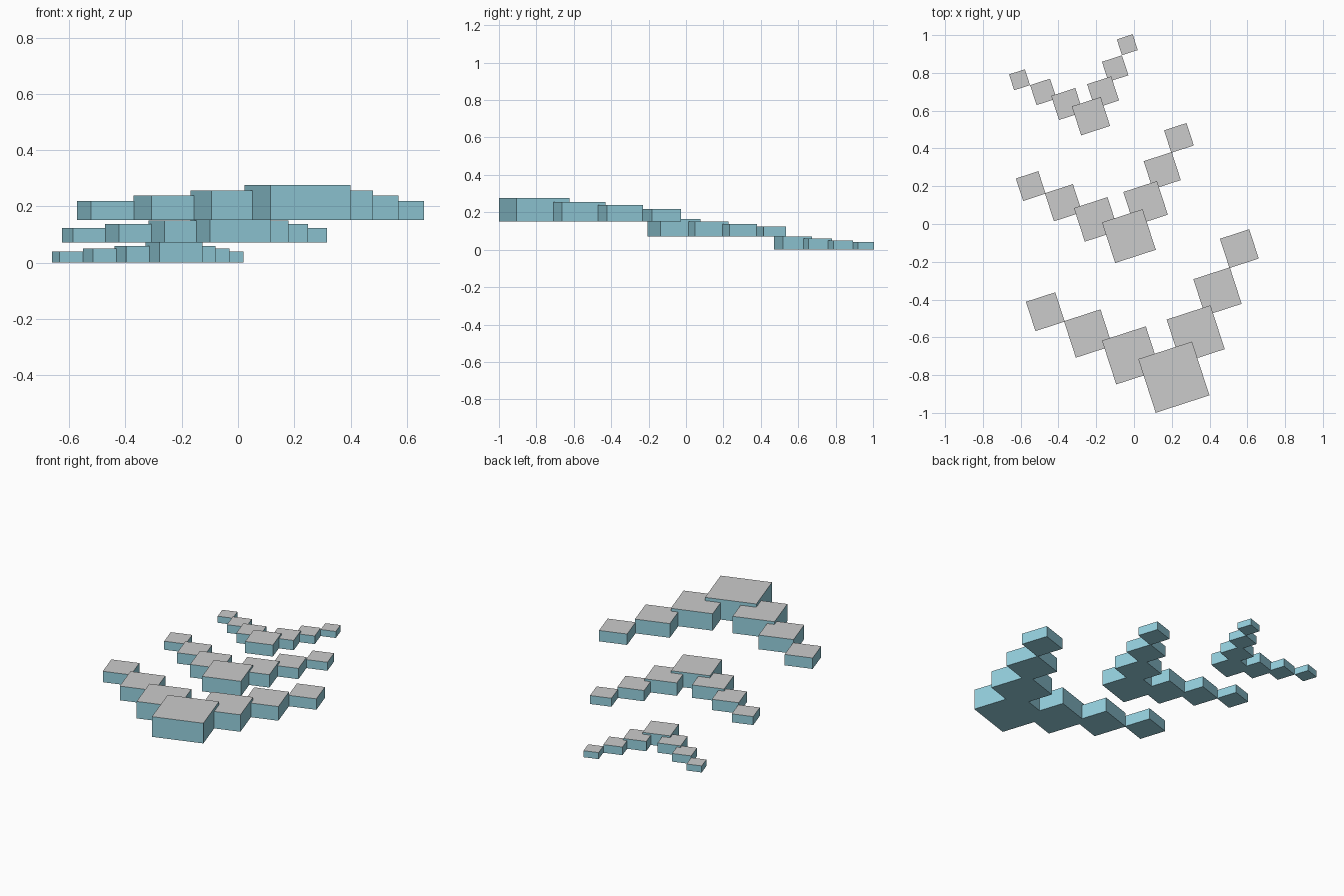
import bpy, bmesh
from math import radians
from mathutils import Matrix, Vector

if "Cube" in bpy.data.objects:
    bpy.data.objects.remove(bpy.data.objects["Cube"])

TURN = Matrix.Rotation(radians(18), 3, 'Z')


def material(name, color):
    m = bpy.data.materials.new(name)
    m.diffuse_color = (*color, 1)
    m.use_nodes = True
    m.node_tree.nodes["Principled BSDF"].inputs["Base Color"].default_value = m.diffuse_color
    return m


side_mat = material("teal_sides", (0.30, 0.63, 0.73))
top_mat = material("grey_top", (0.68, 0.71, 0.71))


def block(name, x, y, base, width, height):
    """Square block standing on base, teal with a grey top."""
    bm = bmesh.new()
    bmesh.ops.create_cube(bm, size=1)
    bmesh.ops.scale(bm, vec=(width, width, height), verts=bm.verts)
    bmesh.ops.translate(bm, vec=(0, 0, height / 2), verts=bm.verts)
    bm.normal_update()
    for f in bm.faces:
        f.material_index = 1 if f.normal.z > 0.5 else 0
    me = bpy.data.meshes.new(name)
    bm.to_mesh(me)
    bm.free()
    me.materials.append(side_mat)
    me.materials.append(top_mat)
    ob = bpy.data.objects.new(name, me)
    ob.location = (x, y, base)
    ob.rotation_euler.z = radians(18)
    bpy.context.collection.objects.link(ob)


# Chevrons: name, lead block centre, base height, arm step, block widths, block heights
chevrons = [
    ("front", (0.211, -0.811), 0.152, 0.180,
     (0.299, 0.244, 0.203, 0.163), (0.124, 0.104, 0.087, 0.067)),
    ("middle", (-0.027, -0.064), 0.071, 0.1375,
     (0.226, 0.187, 0.156, 0.125), (0.092, 0.079, 0.066, 0.052)),
    ("back", (-0.228, 0.571), 0.0, 0.100,
     (0.161, 0.134, 0.111, 0.088), (0.071, 0.060, 0.050, 0.040)),
]

for name, (cx, cy), base, step, widths, heights in chevrons:
    # Lead block at the point of the chevron
    block(f"{name}_lead_block", cx, cy, base, widths[0], heights[0])
    # Two mirrored arms of shrinking blocks
    for side, sign in (("left", -1), ("right", 1)):
        for i in range(1, 4):
            d = TURN @ Vector((sign * step * i, step * i, 0))
            block(f"{name}_{side}_block_{i}", cx + d.x, cy + d.y,
                  base, widths[i], heights[i])
